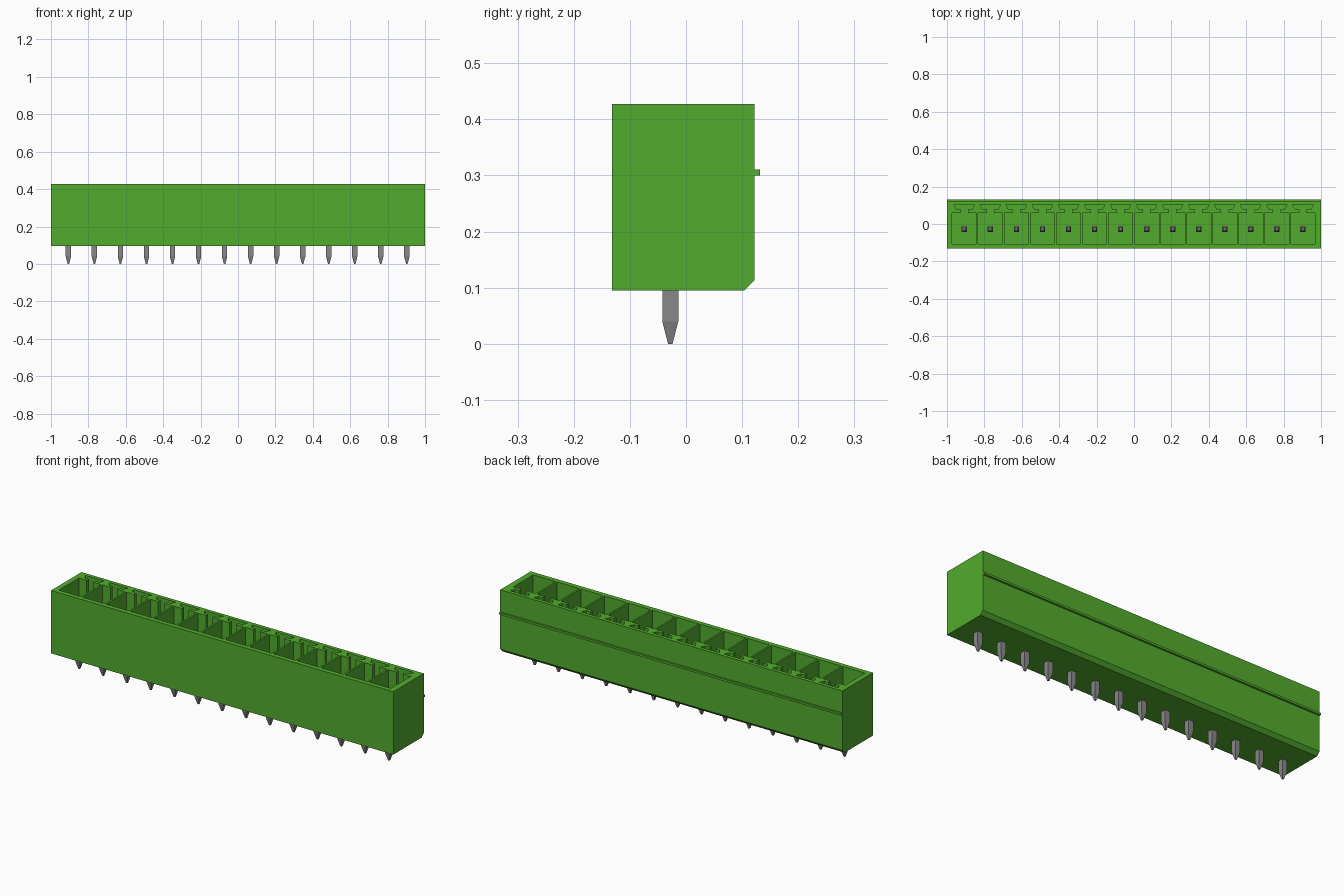
import bpy, bmesh

PINS = 14
PITCH = 0.1392
X0 = -0.907          # first pin
PIN_Y = -0.028

cube = bpy.data.objects.get("Cube")
if cube:
    bpy.data.objects.remove(cube, do_unlink=True)


def material(name, rgb):
    m = bpy.data.materials.new(name)
    m.use_nodes = True
    m.diffuse_color = (*rgb, 1)
    m.node_tree.nodes["Principled BSDF"].inputs["Base Color"].default_value = (*rgb, 1)
    return m


green = material("green plastic", (0.084, 0.413, 0.026))
grey = material("grey metal", (0.25, 0.25, 0.25))


def loft(bm, rings):
    """Closed solid through equal-sized rings of points."""
    vs = [[bm.verts.new(p) for p in r] for r in rings]
    n = len(vs[0])
    bm.faces.new(vs[0][::-1])
    bm.faces.new(vs[-1])
    for a, b in zip(vs, vs[1:]):
        for i in range(n):
            j = (i + 1) % n
            bm.faces.new((a[i], a[j], b[j], b[i]))


def make_object(name, bm, mat):
    bmesh.ops.recalc_face_normals(bm, faces=bm.faces)
    mesh = bpy.data.meshes.new(name)
    bm.to_mesh(mesh)
    bm.free()
    mesh.materials.append(mat)
    ob = bpy.data.objects.new(name, mesh)
    bpy.context.collection.objects.link(ob)
    return ob


# Housing: side profile (y, z) with rear rib and chamfered lower edge
profile = [(-0.132, 0.095), (0.104, 0.095), (0.122, 0.113), (0.122, 0.300),
           (0.132, 0.300), (0.132, 0.311), (0.122, 0.311), (0.122, 0.427),
           (-0.132, 0.427)]
bm = bmesh.new()
loft(bm, [[(x, y, z) for y, z in profile] for x in (-1, 1)])
housing = make_object("housing", bm, green)

# Sockets: square cell joined by a narrow neck to a flared key slot
half = [(0.065, -0.107), (0.065, 0.060), (0.019, 0.060), (0.019, 0.078),
        (0.042, 0.078), (0.055, 0.103)]
outline = half + [(-x, y) for x, y in reversed(half)]
bm = bmesh.new()
for i in range(PINS):
    cx = X0 + i * PITCH
    loft(bm, [[(cx + x, y, z) for x, y in outline] for z in (0.19, 0.5)])
cutter = make_object("socket_cutter", bm, green)
cutter.hide_render = True

cut = housing.modifiers.new("sockets", 'BOOLEAN')
cut.operation = 'DIFFERENCE'
cut.solver = 'EXACT'
cut.object = cutter
bpy.context.view_layer.update()
evaluated = housing.evaluated_get(bpy.context.evaluated_depsgraph_get())
hollow = bpy.data.meshes.new_from_object(evaluated)
housing.modifiers.clear()
housing.data = hollow
bpy.data.objects.remove(cutter, do_unlink=True)

# Contact pins: square bars tapered at both ends
sections = [(0.0, 0.004), (0.04, 0.0142), (0.335, 0.0142), (0.36, 0.007)]
for i in range(PINS):
    cx = X0 + i * PITCH
    bm = bmesh.new()
    loft(bm, [[(cx + sx * r, PIN_Y + sy * r, z)
               for sx, sy in ((-1, -1), (1, -1), (1, 1), (-1, 1))]
              for z, r in sections])
    make_object(f"contact_pin_{i + 1}", bm, grey)
